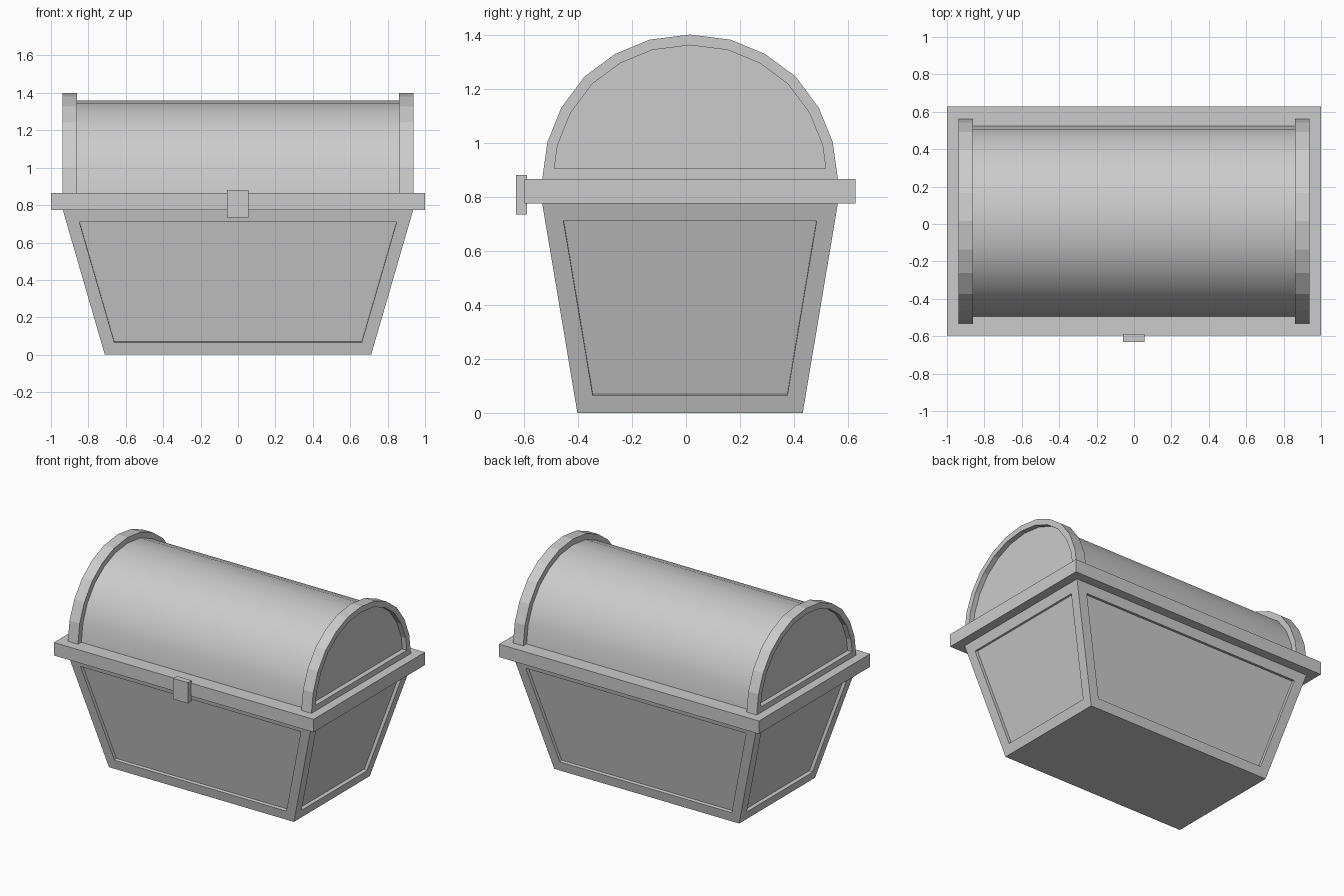
import bpy, bmesh
from mathutils import Vector

if "Cube" in bpy.data.objects:
    bpy.data.objects.remove(bpy.data.objects["Cube"])

CY = 0.015  # depth centre of the chest without its latch


def finish(name, bm):
    bmesh.ops.recalc_face_normals(bm, faces=bm.faces)
    me = bpy.data.meshes.new(name)
    bm.to_mesh(me)
    bm.free()
    ob = bpy.data.objects.new(name, me)
    bpy.context.collection.objects.link(ob)
    return ob


def box(name, lo, hi):
    bm = bmesh.new()
    bmesh.ops.create_cube(bm, size=1)
    lo, hi = Vector(lo), Vector(hi)
    for v in bm.verts:
        v.co = (lo + hi) / 2 + v.co * (hi - lo)
    return finish(name, bm)


def recess(bm, faces, margin, depth):
    """Inset a framed panel in each face and sink it straight inwards."""
    bm.normal_update()
    bmesh.ops.inset_individual(bm, faces=faces, thickness=margin, use_even_offset=True)
    for f in bmesh.ops.extrude_discrete_faces(bm, faces=faces)["faces"]:
        f.normal_update()
        bmesh.ops.translate(bm, verts=f.verts, vec=-f.normal * depth)


def extrude_profile(profile, x0, x1):
    bm = bmesh.new()
    face = bm.faces.new([bm.verts.new((x0, y, z)) for y, z in profile])
    new = bmesh.ops.extrude_face_region(bm, geom=[face], use_keep_orig=True)["geom"]
    verts = [g for g in new if isinstance(g, bmesh.types.BMVert)]
    bmesh.ops.translate(bm, verts=verts, vec=(x1 - x0, 0, 0))
    bmesh.ops.recalc_face_normals(bm, faces=bm.faces)
    return bm


# Tapered body with four recessed panels
bm = bmesh.new()
bmesh.ops.create_cube(bm, size=2)
for v in bm.verts:
    top = v.co.z > 0
    v.co = (v.co.x * (0.937 if top else 0.712),
            CY + v.co.y * (0.547 if top else 0.417),
            0.775 if top else 0)
bm.normal_update()
recess(bm, [f for f in bm.faces if abs(f.normal.z) < 0.7], 0.067, 0.022)
finish("body", bm)

# Rim and front latch
box("rim", (-1, CY - 0.612, 0.775), (1, CY + 0.612, 0.865))
box("latch", (-0.058, -0.63, 0.735), (0.055, -0.588, 0.88))

# Arched lid profile: half, then mirrored
half = [(0.547, 0), (0.528, 0.137), (0.476, 0.265), (0.39, 0.38),
        (0.278, 0.463), (0.15, 0.516), (0, 0.535)]
arch = half + [(-y, z) for y, z in reversed(half[:-1])]


def lid_profile(sy, sz):
    return [(CY + y * sy, 0.865 + z * sz) for y, z in arch]


# Lid barrel, smooth along the curve
barrel = finish("lid_barrel", extrude_profile(lid_profile(0.932, 0.926), -0.87, 0.87))
bpy.context.view_layer.objects.active = barrel
barrel.select_set(True)
bpy.ops.object.shade_smooth_by_angle()
barrel.select_set(False)

# Lid end arches with a recessed end panel
for s, side in ((-1, "left"), (1, "right")):
    bm = extrude_profile(lid_profile(1, 1), s * 0.86, s * 0.938)
    bm.normal_update()
    recess(bm, [f for f in bm.faces if f.normal.x * s > 0.9], 0.039, 0.035)
    finish("lid_end_" + side, bm)
